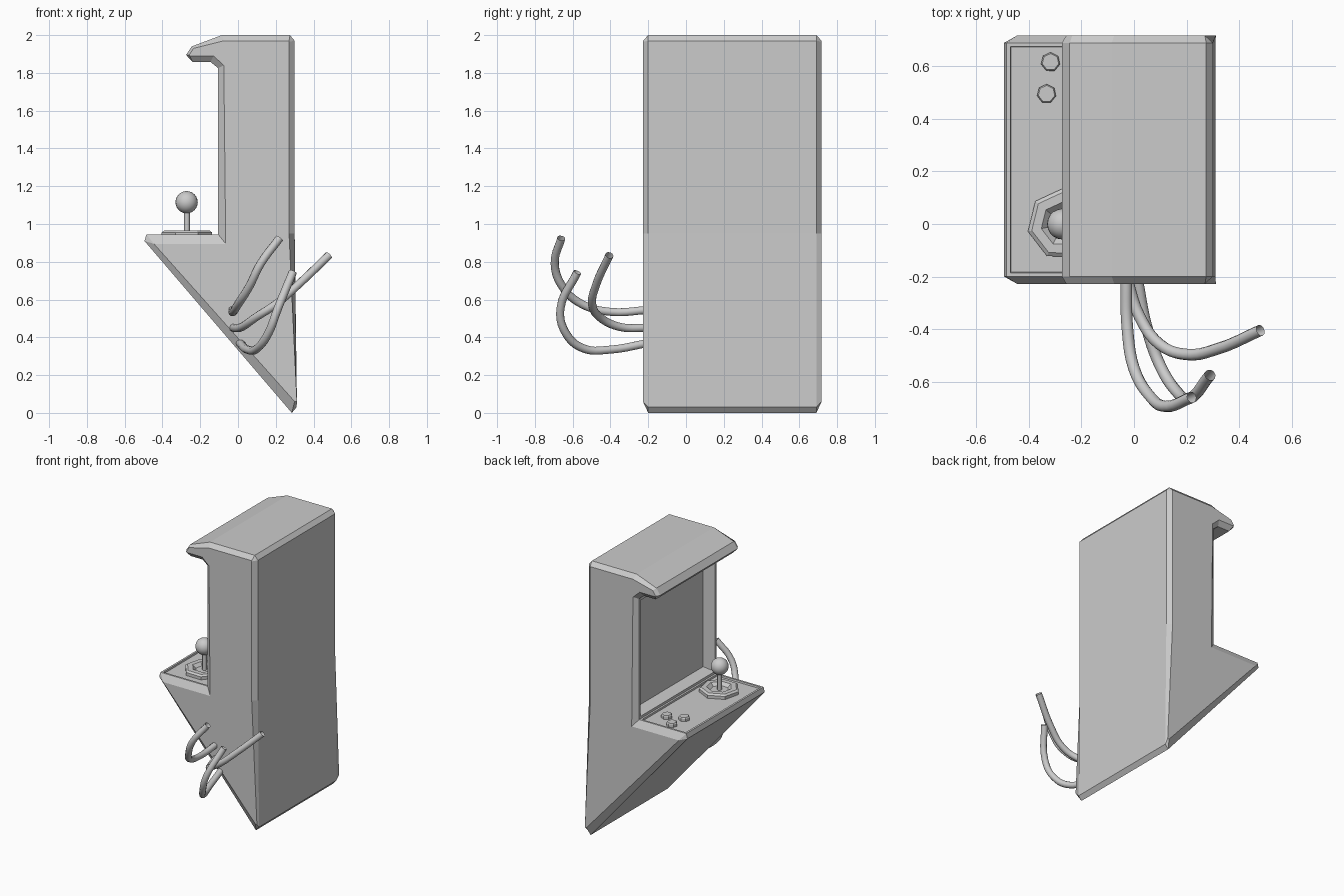
import bpy, bmesh, math

if "Cube" in bpy.data.objects:
    bpy.data.objects.remove(bpy.data.objects["Cube"])

def add_mesh(name, bm):
    me = bpy.data.meshes.new(name)
    bm.to_mesh(me)
    bm.free()
    ob = bpy.data.objects.new(name, me)
    bpy.context.collection.objects.link(ob)
    return ob

def turned(name, x, y, rings, sides, angle=0.0):
    """Stack of polygon rings (radius, z), closed at both ends."""
    bm = bmesh.new()
    loops = []
    for r, z in rings:
        loops.append([bm.verts.new((x + r * math.cos(angle + i * math.tau / sides),
                                    y + r * math.sin(angle + i * math.tau / sides), z))
                      for i in range(sides)])
    for a, b in zip(loops, loops[1:]):
        for i in range(sides):
            j = (i + 1) % sides
            bm.faces.new((a[i], a[j], b[j], b[i]))
    bm.faces.new(loops[0][::-1])
    bm.faces.new(loops[-1])
    bmesh.ops.recalc_face_normals(bm, faces=bm.faces)
    return add_mesh(name, bm)

# Cabinet: full profile in the middle, smaller profile on both sides (chamfer)
full = [(.285, 0), (-.495, .91), (-.485, .945), (-.105, .945), (-.105, 1.825),
        (-.145, 1.857), (-.24, 1.857), (-.275, 1.895), (-.245, 1.94), (-.085, 2),
        (.275, 2), (.30, 1.97), (.30, .95), (.31, .03)]
side = [(.30, .06), (-.445, .895), (-.445, .895), (-.065, .895), (-.075, 1.84),
        (-.13, 1.89), (-.255, 1.89), (-.258, 1.895), (-.235, 1.93), (-.075, 1.97),
        (.27, 1.97), (.27, 1.965), (.27, .95), (.312, .06)]
bm = bmesh.new()
rows = [[bm.verts.new((x, y, z)) for x, z in prof]
        for y, prof in ((-.228, side), (-.2, full), (.69, full), (.718, side))]
n = len(full)
strips = []
for k in range(3):
    for i in range(n):
        j = (i + 1) % n
        f = bm.faces.new((rows[k][i], rows[k][j], rows[k + 1][j], rows[k + 1][i]))
        if k == 1:
            strips.append(f)
bm.faces.new(rows[0])
bm.faces.new(rows[3][::-1])
bmesh.ops.recalc_face_normals(bm, faces=bm.faces)
panel, screen = strips[2], strips[3]
# Sunken control panel and screen
bmesh.ops.inset_individual(bm, faces=[panel], thickness=.02, depth=0)
bmesh.ops.inset_individual(bm, faces=[panel], thickness=.003, depth=-.012)
bmesh.ops.inset_individual(bm, faces=[screen], thickness=.025, depth=0)
bmesh.ops.inset_individual(bm, faces=[screen], thickness=.03, depth=-.08)
bmesh.ops.remove_doubles(bm, verts=bm.verts, dist=.0005)
add_mesh("cabinet", bm)

# Joystick
turned("joystick_base", -.27, 0, [(.137, .925), (.137, .955), (.122, .966), (.085, .966),
                                  (.062, .945)], 7, math.radians(192))
shaft = turned("joystick_shaft", -.27, 0, [(.015, .935), (.015, 1.08)], 12)
bm = bmesh.new()
bmesh.ops.create_uvsphere(bm, u_segments=20, v_segments=12, radius=.059)
bmesh.ops.translate(bm, verts=bm.verts, vec=(-.272, 0, 1.115))
ball = add_mesh("joystick_ball", bm)
for ob in (shaft, ball):
    for p in ob.data.polygons:
        p.use_smooth = len(p.vertices) < 5

# Buttons
for i, (x, y) in enumerate([(-.318, .617), (-.333, .496), (-.22, .535)]):
    turned(f"button_{i + 1}", x, y, [(.037, .925), (.037, .953), (.032, .96)], 7,
           math.radians(192))

# Loose cables coming out of the side
cables = [
    [(-.03, -.2, .545), (-.025, -.4, .535), (0, -.55, .575), (.06, -.655, .67),
     (.12, -.695, .79), (.22, -.66, .925)],
    [(-.03, -.2, .45), (.02, -.35, .455), (.1, -.46, .51), (.2, -.497, .575),
     (.32, -.475, .68), (.482, -.405, .835)],
    [(.01, -.2, .37), (.05, -.4, .335), (.1, -.54, .34), (.16, -.635, .42),
     (.21, -.665, .55), (.29, -.575, .745)],
]
for i, pts in enumerate(cables):
    cu = bpy.data.curves.new(f"cable_{i + 1}", 'CURVE')
    cu.dimensions = '3D'
    cu.bevel_depth = .022
    cu.bevel_resolution = 3
    cu.resolution_u = 5
    sp = cu.splines.new('BEZIER')
    sp.bezier_points.add(len(pts) - 1)
    for bp, co in zip(sp.bezier_points, pts):
        bp.co = co
        bp.handle_left_type = bp.handle_right_type = 'AUTO'
    sp.use_smooth = True
    bpy.context.collection.objects.link(bpy.data.objects.new(cu.name, cu))
